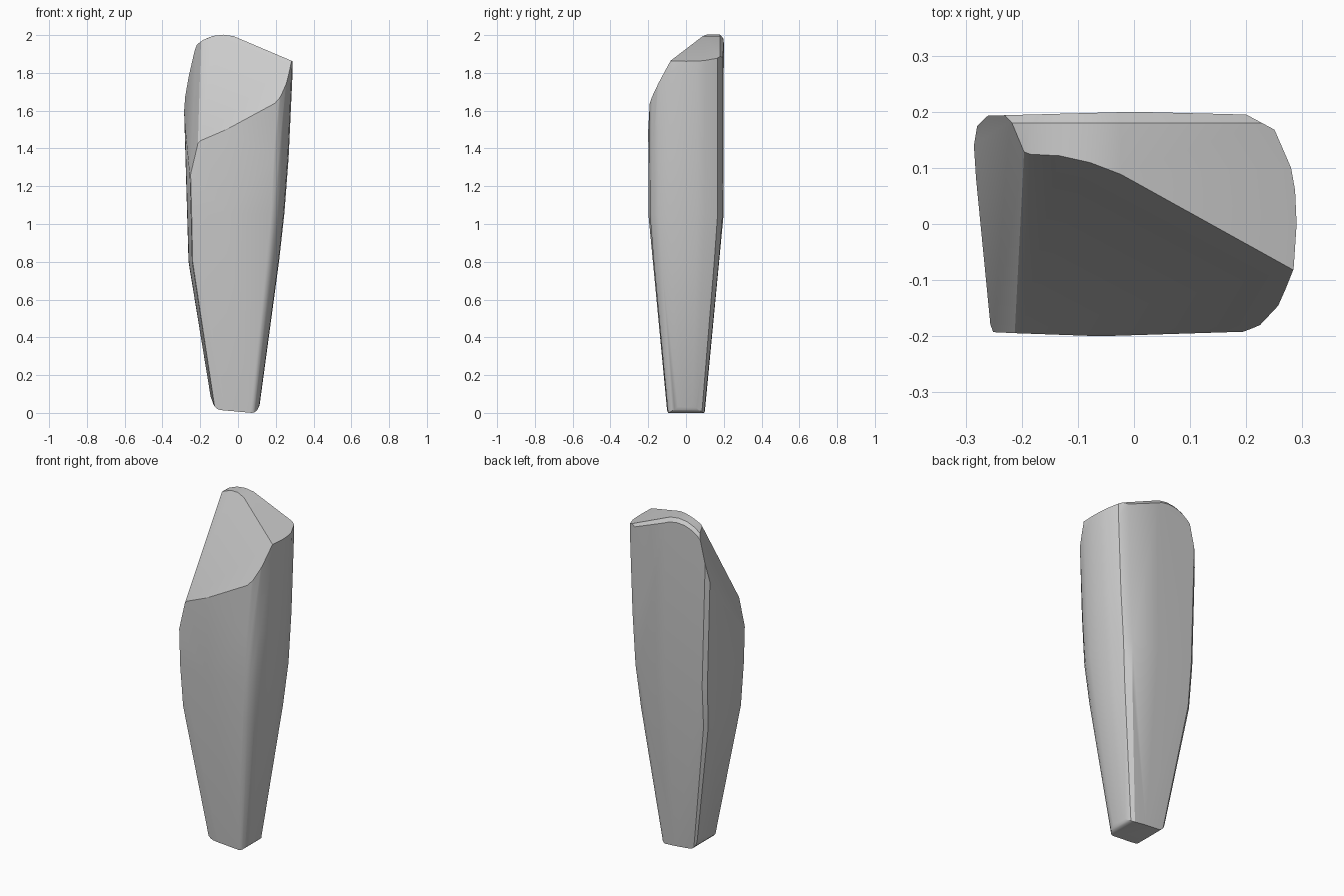
import bpy, bmesh
from math import sin, cos, radians
from mathutils import Vector

if "Cube" in bpy.data.objects:
    bpy.data.objects.remove(bpy.data.objects["Cube"])


def hull(points):
    bm = bmesh.new()
    for p in points:
        bm.verts.new(p)
    bmesh.ops.remove_doubles(bm, verts=bm.verts[:], dist=0.0015)
    res = bmesh.ops.convex_hull(bm, input=bm.verts[:])
    junk = {g for g in res["geom_interior"] + res["geom_unused"]
            if isinstance(g, bmesh.types.BMVert)}
    bmesh.ops.delete(bm, geom=list(junk), context='VERTS')
    return bm


def cut(points, co, no):
    # Trim the convex solid by a plane, keeping the side behind its normal
    bm = hull(points)
    bmesh.ops.bisect_plane(bm, geom=bm.verts[:] + bm.edges[:] + bm.faces[:],
                           plane_co=co, plane_no=Vector(no).normalized(),
                           clear_outer=True)
    out = [v.co.copy() for v in bm.verts]
    bm.free()
    return out


def ring(z, xl, xr, h, r):
    # Plan section: flat left side, bulging right side
    s = h / 0.2
    right = [(1, -.192), (.67, -.18), (.33, -.145), (.06, -.08), (0, 0),
             (.03, .06), (.11, .1), (.44, .168), (1, .195)]
    pts = [(xr - k * r, y * s) for k, y in right]
    pts += [(0, h), (xl + .03 * s, .193 * s), (xl + .008 * s, .175 * s),
            (xl, .14 * s), (xl + .002, .08 * s),
            (xl + .02 * s, -.18 * s), (xl + .025 * s, -.193 * s),
            (-.06, -h)]
    return [Vector((x, y, z)) for x, y in pts]


# Tapered body sections: z, left x, right x, half depth, right rounding
sections = [(-.03, -.126, .105, .096, .035), (.06, -.138, .113, .104, .037),
            (.8, -.262, .217, .178, .06), (1.05, -.270, .245, .199, .07),
            (1.35, -.278, .268, .2, .08), (1.8, -.291, .289, .2, .09),
            (2.1, -.293, .293, .2, .09)]
points = [p for s in sections for p in ring(*s)]

# Sloping front face and softened left edge of it
slope = Vector((-.49, -1.649, 1)).normalized()
left = Vector((-1, 0, .03))
points = cut(points, (-.05, .1, 2), slope)
for w, d in ((1, 0), (.45, .006), (2.2, .006)):
    n = (slope + left * w).normalized()
    points = cut(points, Vector((-.21, -.05, 1.674)) - n * d, n)

# Roof: rounded left shoulder running into the straight fall to the right
for a in range(172, 60, -15):
    c, s = cos(radians(a)), sin(radians(a))
    p = Vector((-.08 + .21 * c, .18, 1.79 + .21 * s))
    points = cut(points, p, (c, 0, s))
    points = cut(points, p, (c, .35, s))
    points = cut(points, p, (c, 1.1, s))
points = cut(points, (.29, 0, 1.865), (.42, 0, 1))

# Foot: slightly tilted base with rounded left and right ends
points = cut(points, (.07, 0, 0), (-.09, 0, -1))
for x, z, r, angles in ((-.08, .068, .055, (200, 225, 248)),
                        (.07, .04, .04, (285, 310, 335))):
    for a in angles:
        c, s = cos(radians(a)), sin(radians(a))
        points = cut(points, (x + r * c, 0, z + r * s), (c, 0, s))

# Finished object
bm = hull(points)
low = min(v.co.z for v in bm.verts)
bmesh.ops.translate(bm, verts=bm.verts[:], vec=(0, 0, -low))
bmesh.ops.dissolve_limit(bm, angle_limit=radians(1), verts=bm.verts[:],
                         edges=bm.edges[:])
bmesh.ops.recalc_face_normals(bm, faces=bm.faces[:])
mesh = bpy.data.meshes.new("tapered_block")
bm.to_mesh(mesh)
bm.free()
obj = bpy.data.objects.new("tapered_block", mesh)
bpy.context.collection.objects.link(obj)
bpy.context.view_layer.objects.active = obj
obj.select_set(True)
bpy.ops.object.shade_smooth_by_angle(angle=radians(32))
